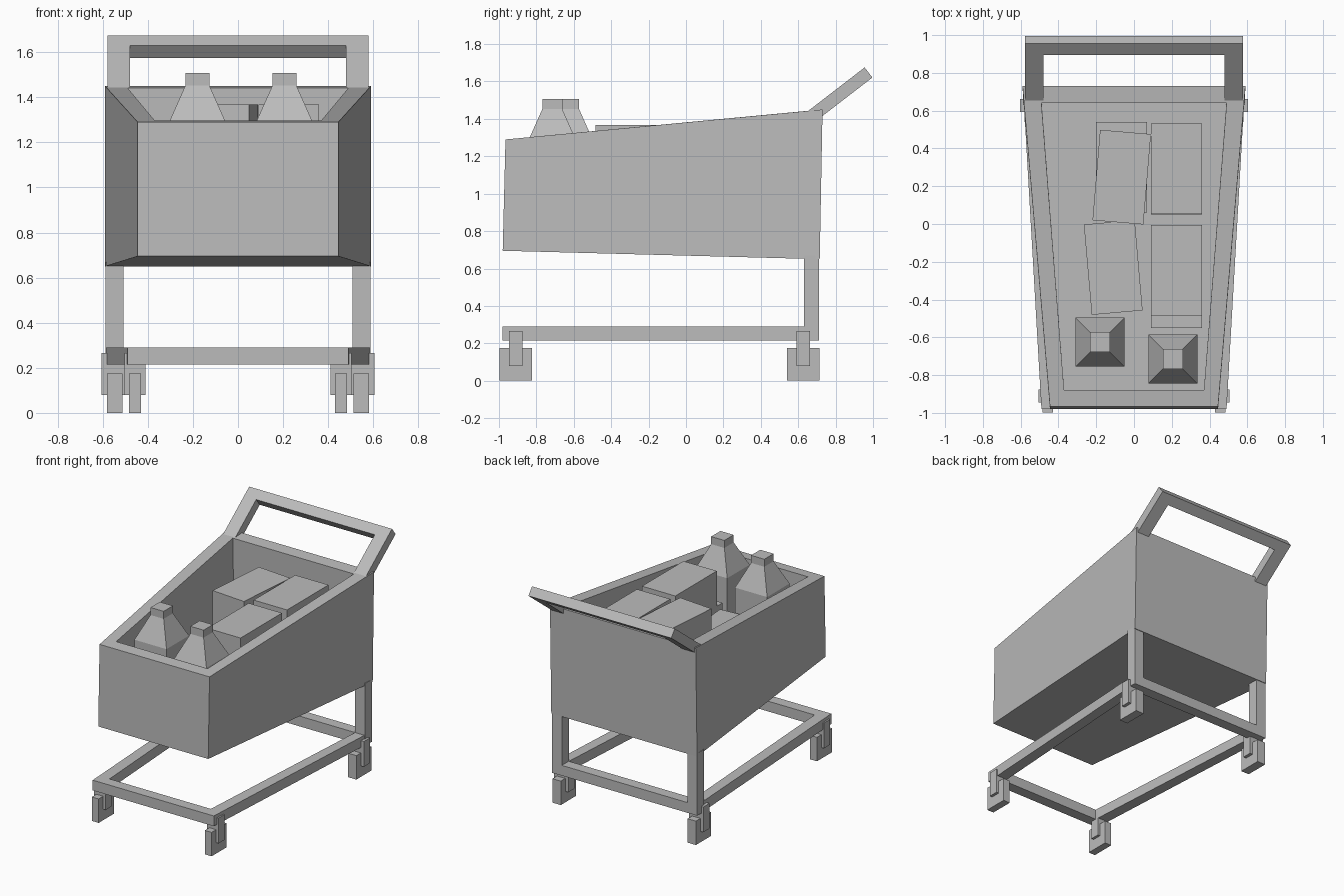
import bpy, bmesh, math
from mathutils import Matrix

cube = bpy.data.objects.get("Cube")
if cube:
    bpy.data.objects.remove(cube)

grey = bpy.data.materials.new("plain_grey")
grey.use_nodes = True
GREY = (0.5, 0.5, 0.5, 1)
grey.diffuse_color = GREY
grey.node_tree.nodes["Principled BSDF"].inputs["Base Color"].default_value = GREY


def loft(name, rings, closed=False):
    """Skin four-sided rings; cap the ends unless the rings form a loop."""
    bm = bmesh.new()
    loops = [[bm.verts.new(p) for p in ring] for ring in rings]
    pairs = list(zip(loops, loops[1:]))
    if closed:
        pairs.append((loops[-1], loops[0]))
    else:
        bm.faces.new(loops[0])
        bm.faces.new(loops[-1])
    for a, b in pairs:
        for i in range(4):
            j = (i + 1) % 4
            bm.faces.new((a[i], a[j], b[j], b[i]))
    bmesh.ops.recalc_face_normals(bm, faces=bm.faces)
    mesh = bpy.data.meshes.new(name)
    bm.to_mesh(mesh)
    bm.free()
    mesh.materials.append(grey)
    obj = bpy.data.objects.new(name, mesh)
    bpy.context.collection.objects.link(obj)
    return obj


def taper(front, back):
    """Ring from (half width, y, z) at its front and back edges."""
    (fx, fy, fz), (bx, by, bz) = front, back
    return [(-fx, fy, fz), (fx, fy, fz), (bx, by, bz), (-bx, by, bz)]


def rect(x, y, w, d, z):
    return [(x + sx * w / 2, y + sy * d / 2, z)
            for sx, sy in ((-1, -1), (1, -1), (1, 1), (-1, 1))]


def box(name, x, y, w, d, z0, z1, turn=0):
    obj = loft(name, [rect(0, 0, w, d, z0), rect(0, 0, w, d, z1)])
    obj.data.transform(Matrix.Translation((x, y, 0))
                       @ Matrix.Rotation(math.radians(turn), 4, "Z"))
    return obj


# Open basket: outer underside, outer rim, inner rim, inner floor
FLOOR = 0.74
loft("basket", [
    taper((0.445, -0.98, 0.695), (0.59, 0.715, 0.65)),
    taper((0.445, -0.965, 1.29), (0.59, 0.73, 1.45)),
    taper((0.37, -0.88, 1.298), (0.49, 0.64, 1.442)),
    taper((0.37, -0.88, FLOOR), (0.49, 0.655, FLOOR))])

# Lower frame
loft("lower_frame", [
    taper((0.49, -0.98, z), (0.587, 0.71, z)) if outer else
    taper((0.41, -0.90, z), (0.507, 0.63, z))
    for outer, z in ((1, 0.215), (1, 0.29), (0, 0.29), (0, 0.215))], closed=True)

# Posts and casters on both sides
for side, s in (("left", 1), ("right", -1)):
    box(side + "_post", s * 0.548, 0.67, 0.08, 0.08, 0.215, 0.67)
    for end, x, y, w, fw in (("front", 0.457, -0.91, 0.055, 0.095),
                             ("rear", 0.547, 0.627, 0.067, 0.115)):
        box(f"{end}_{side}_wheel", s * x, y, w, 0.175, 0, 0.175)
        box(f"{end}_{side}_fork", s * x, y, fw, 0.07, 0.08, 0.265)

# Push handle: one bent bar swept along legs and crossbar
ANGLE = math.atan2(0.235, 0.305)
THICK = 0.068


def handle_ring(x, t0, t1):
    """Cross-section pieces measured along the slope from the rim."""
    pts = []
    for t, n in ((t0, 0), (t1, 0), (t1, THICK), (t0, THICK)):
        pts.append((x, 0.65 + t * math.cos(ANGLE) + n * math.sin(ANGLE),
                    1.44 + t * math.sin(ANGLE) - n * math.cos(ANGLE)))
    return pts


LENGTH, BAR = 0.385, 0.075
for side, s in (("left", 1), ("right", -1)):
    loft(side + "_handle_leg", [handle_ring(s * 0.48, 0, LENGTH),
                                handle_ring(s * 0.578, 0, LENGTH)])
loft("handle_crossbar", [handle_ring(-0.48, LENGTH - BAR, LENGTH),
                         handle_ring(0.48, LENGTH - BAR, LENGTH)])

# Cartons: a lower layer and an upper layer
LOW, MID, TOP = FLOOR, 1.11, 1.368
W, D = 0.27, 0.48
for name, x, y, z0, z1, turn in (
        ("lower_carton_back_right", -0.065, 0.30, LOW, MID, 0),
        ("lower_carton_front_right", -0.11, -0.23, LOW, MID, 5),
        ("lower_carton_back_left", 0.225, 0.29, LOW, MID, 0),
        ("lower_carton_front_left", 0.225, -0.31, LOW, MID, 0),
        ("upper_carton_back_right", -0.065, 0.248, MID, TOP, -4.8),
        ("upper_carton_back_left", 0.225, 0.293, MID, TOP, 0),
        ("upper_carton_front_left", 0.225, -0.245, MID, TOP, 0)):
    box(name, x, y, W, D, z0, z1, turn)

# Square jugs with sloped shoulders and short necks
for name, x, y in (("right_jug", -0.18, -0.625), ("left_jug", 0.206, -0.715)):
    loft(name, [rect(x, y, w, w, z) for w, z in
                ((0.26, LOW), (0.26, 1.28), (0.107, 1.452), (0.107, 1.507))])
